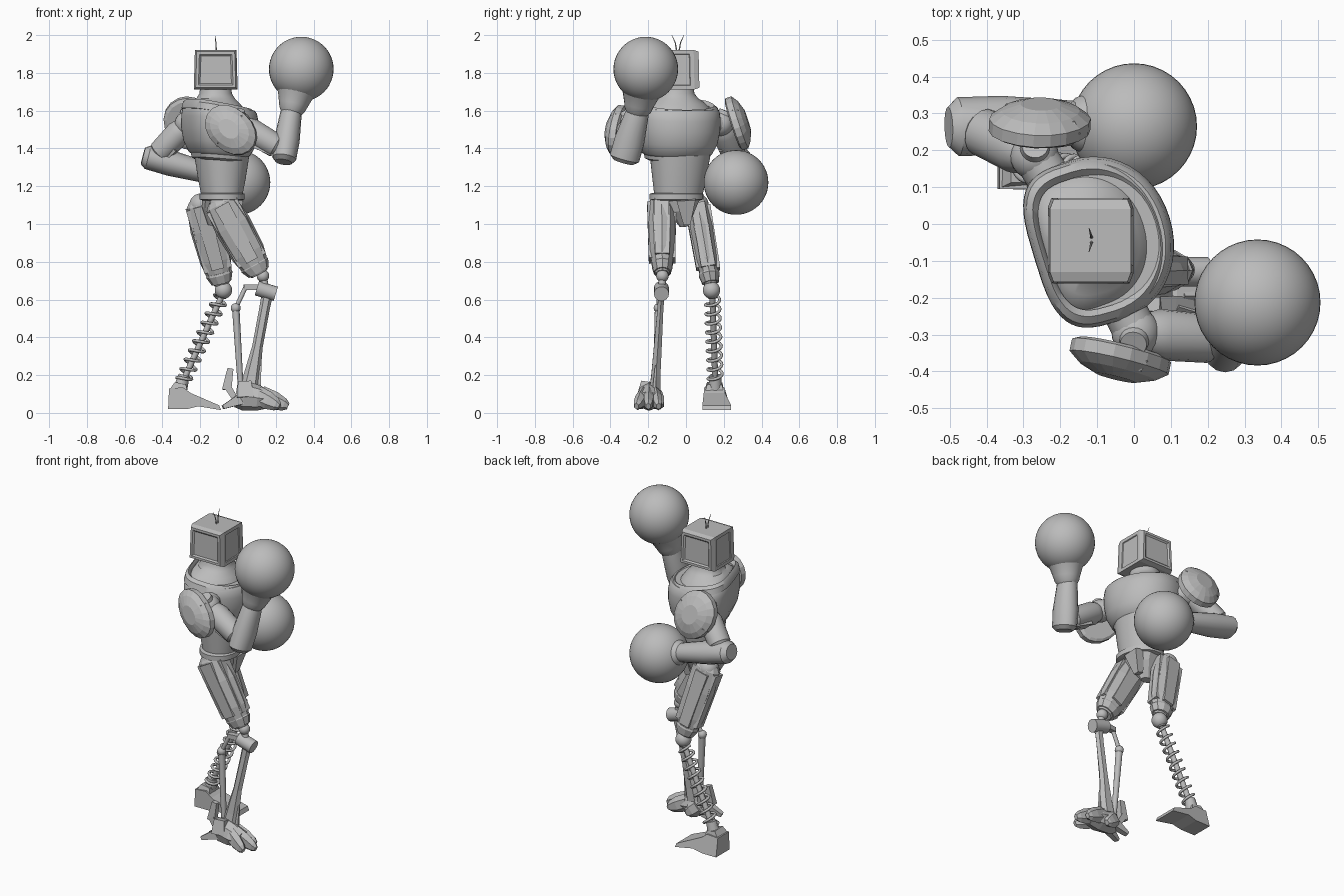
import bpy, bmesh, math
from mathutils import Vector as V

cube = bpy.data.objects.get("Cube")
if cube:
    bpy.data.objects.remove(cube)

grey = bpy.data.materials.new("plain_grey")
grey.use_nodes = True
grey.diffuse_color = (0.5, 0.5, 0.5, 1)
grey.node_tree.nodes["Principled BSDF"].inputs["Base Color"].default_value = (0.5, 0.5, 0.5, 1)
X, Y, Z = V((1, 0, 0)), V((0, 1, 0)), V((0, 0, 1))


def finish(name, bm, smooth=True):
    bmesh.ops.recalc_face_normals(bm, faces=bm.faces)
    me = bpy.data.meshes.new(name)
    bm.to_mesh(me)
    bm.free()
    me.materials.append(grey)
    ob = bpy.data.objects.new(name, me)
    bpy.context.collection.objects.link(ob)
    if smooth:
        bpy.ops.object.select_all(action='DESELECT')
        ob.select_set(True)
        bpy.context.view_layer.objects.active = ob
        bpy.ops.object.shade_smooth_by_angle(angle=math.radians(35))
    return ob


def ring(c, u, v, a, b, n, p=2.0, phase=0.0, back=None):
    """Points of a superellipse around c; back sets a squarer -u half."""
    pts = []
    for i in range(n):
        t = 2 * math.pi * i / n + phase
        cs, sn = math.cos(t), math.sin(t)
        e = 2 / (back if back and cs < 0 else p)
        pts.append(c + u * math.copysign(abs(cs) ** e, cs) * a + v * math.copysign(abs(sn) ** e, sn) * b)
    return pts


def loft(name, rings, smooth=True, closed=False):
    bm = bmesh.new()
    rows = [[bm.verts.new(p) for p in r] for r in rings]
    n = len(rows[0])
    pairs = list(zip(rows, rows[1:])) + ([(rows[-1], rows[0])] if closed else [])
    for a, b in pairs:
        for i in range(n):
            j = (i + 1) % n
            bm.faces.new((a[i], a[j], b[j], b[i]))
    if not closed:
        bm.faces.new(rows[0])
        bm.faces.new(rows[-1])
    return finish(name, bm, smooth)


def limb(name, p0, p1, prof, n=16, ref=Y, p=2.0, smooth=True, phase=0.0):
    """Sections (t, half size across, half size along ref) from p0 to p1."""
    p0, p1 = V(p0), V(p1)
    w = (p1 - p0).normalized()
    v = (ref - w * ref.dot(w)).normalized()
    u = v.cross(w)
    return loft(name, [ring(p0.lerp(p1, t), u, v, a, b, n, p, phase) for t, a, b in prof], smooth)


def rod(name, p0, p1, r0, r1=None, n=14):
    r1 = r0 if r1 is None else r1
    return limb(name, p0, p1, [(0, r0, r0), (1, r1, r1)], n, ref=V((0.3, 1, 0.2)))


def beam(name, p0, p1, a0, b0, a1, b1, ref=Y):
    k = math.sqrt(2)
    return limb(name, p0, p1, [(0, a0 * k, b0 * k), (1, a1 * k, b1 * k)], 4, ref, 2, False, math.pi / 4)


def ball(name, c, r, seg=24):
    bm = bmesh.new()
    bmesh.ops.create_uvsphere(bm, u_segments=seg, v_segments=seg // 2 + 4, radius=r)
    bmesh.ops.translate(bm, verts=bm.verts, vec=c)
    return finish(name, bm)


# Head: box with chamfered screen ends and plain sides
bm = bmesh.new()
bmesh.ops.create_cube(bm, size=1)
for v in bm.verts:
    s = 1.0 if v.co.z < 0 else 0.95
    v.co = V((v.co.x * 0.232 * s - 0.118, v.co.y * 0.18 * s - 0.045, v.co.z * 0.21 + 1.817))
ends = [f for f in bm.faces if abs(f.normal.y) > 0.9]
sides = [f for f in bm.faces if abs(f.normal.x) > 0.9]
for f in ends:
    bmesh.ops.inset_region(bm, faces=[f], thickness=0.014, depth=0.026)
    bmesh.ops.inset_region(bm, faces=[f], thickness=0.02, depth=0)
    bmesh.ops.inset_region(bm, faces=[f], thickness=0.012, depth=-0.008)
for f in sides:
    bmesh.ops.inset_region(bm, faces=[f], thickness=0.03, depth=0)
    bmesh.ops.inset_region(bm, faces=[f], thickness=0.004, depth=-0.005)
finish("head", bm, False)
for k, s in (("left", 1), ("right", -1)):
    rod("antenna_mid_" + k, (-0.115, -0.043 + s * 0.006, 1.915), (-0.117, -0.043 + s * 0.014, 1.96), 0.004, 0.003, 8)
    rod("antenna_tip_" + k, (-0.117, -0.043 + s * 0.014, 1.96), (-0.122, -0.043 + s * 0.032, 2.0), 0.003, 0.001, 8)

# Torso, turned so the right shoulder leads
yaw = math.radians(17)
F, S = V((math.cos(yaw), math.sin(yaw), 0)), V((-math.sin(yaw), math.cos(yaw), 0))


def body_ring(cx, cy, z, a, b, flat=0.0, tilt=0.0, n=48):
    """Torso section: round front, squarer shallow back."""
    c = V((cx, cy, z))
    out = []
    for q in ring(V((0, 0, 0)), X, Y, a, b, n, 2.1, back=2.2 + 6 * flat):
        x = q.x * (1 - flat) if q.x < 0 else q.x
        out.append(c + F * x + S * q.y - Z * (tilt * x))
    return out


loft("abdomen", [body_ring(-0.085, -0.04, 1.15, 0.105, 0.128), body_ring(-0.085, -0.035, 1.24, 0.123, 0.143),
                 body_ring(-0.085, -0.03, 1.38, 0.145, 0.163)])
chest = [(1.335, .13, .15), (1.345, .15, .168), (1.365, .155, .172), (1.375, .17, .185), (1.43, .2, .212),
         (1.50, .213, .226), (1.56, .212, .228), (1.60, .204, .222), (1.615, .19, .21)]
loft("chest", [body_ring(-0.107, -0.045, z, a, b, 0.2, 0.08) for z, a, b in chest])
loft("collar_rim", [body_ring(-0.11, -0.047, z, a, b, 0.2, 0.18)
                    for z, a, b in ((1.585, .207, .226), (1.62, .198, .217), (1.637, .18, .197),
                                    (1.62, .164, .18), (1.58, .164, .18))], closed=True)
loft("upper_chest", [body_ring(-0.118, -0.045, z, a, b, f, t)
                     for z, a, b, f, t in ((1.57, .178, .2, .18, .18), (1.61, .163, .182, .18, .16),
                                           (1.645, .13, .145, .1, .1), (1.665, .1, .11, 0, 0),
                                           (1.69, .085, .09, 0, 0), (1.73, .08, .083, 0, 0))])
loft("belt", [body_ring(-0.085, -0.05, z, a, b) for z, a, b in
              ((1.125, .1, .125), (1.13, .115, .143), (1.16, .115, .143), (1.165, .1, .125))])

# Pelvis and front guard
limb("pelvis", (-0.09, -0.03, 1.14), (-0.11, -0.01, 0.99), [(0, .1, .12), (.4, .095, .08), (1, .05, .025)], 10, smooth=False)
beam("hip_guard", (-0.0, 0.0, 1.13), (-0.03, 0.005, 1.0), 0.03, 0.05, 0.02, 0.018)

# Thighs: faceted shells, raised panels, cuffs
thigh = [(0, .06, .05), (.06, .085, .07), (.35, .1, .078), (.72, .092, .07), (.93, .07, .052), (1, .045, .035)]
for side, hip, knee, k, m in (("right", (-0.105, -0.13, 1.13), (0.115, -0.125, 0.735), 1.0, 1.0),
                              ("left", (-0.205, 0.055, 1.13), (-0.085, 0.132, 0.68), 0.9, 0.87)):
    h, kn = V(hip), V(knee)
    limb("thigh_" + side, h, kn, [(t, a * k, b * m) for t, a, b in thigh], 10, smooth=False)
    w = (kn - h).normalized()
    u = (Y - w * Y.dot(w)).normalized().cross(w)
    for i, (du, dv) in enumerate(((0, .064), (0, -.064), (.076, 0), (-.076, 0))):
        off = u * du * k + Y * dv * m
        slim = (.042, .012) if dv else (.015, .038)
        beam(f"thigh_panel_{side}_{i}", h.lerp(kn, .08) + off, h.lerp(kn, .82) + off * .92,
             slim[0], slim[1], slim[0] * .8, slim[1])
    limb("thigh_cuff_" + side, h.lerp(kn, .86), h.lerp(kn, .98),
         [(0, .075 * k, .055), (.2, .08 * k, .058), (1, .06 * k, .046)], 10, smooth=False)
    ball("hip_joint_" + side, h + w * 0.03, 0.06)

# Right shin: twin struts
ball("knee_right", (0.132, -0.125, 0.725), 0.033)
rod("knee_link", (0.132, -0.125, 0.72), (0.15, -0.13, 0.64), 0.02)
rod("knee_barrel", (0.1, -0.13, 0.66), (0.2, -0.13, 0.63), 0.04)
beam("knee_arm", (0.13, -0.13, 0.665), (0.03, -0.14, 0.665), 0.016, 0.02, 0.014, 0.016)
rod("rear_link", (0.04, -0.14, 0.665), (-0.012, -0.145, 0.555), 0.012)
ball("rear_pivot", (-0.012, -0.145, 0.555), 0.026, 16)
rod("rear_strut", (-0.012, -0.145, 0.555), (0.015, -0.16, 0.12), 0.02, 0.015)
limb("shin_strut", (0.155, -0.13, 0.63), (0.06, -0.165, 0.12),
     [(0, .03, .02), (.15, .028, .018), (.55, .028, .024), (.85, .045, .028), (1, .052, .034)], 6, smooth=False)

# Right foot: tall instep, claws and spur
limb("claw_foot_body", (-0.01, -0.19, 0.095), (0.17, -0.2, 0.07),
     [(0, .065, .045), (.25, .078, .062), (.65, .068, .07), (1, .045, .06)], 8, smooth=False)
for i, (bx, by, tx, ty) in enumerate(((.1, -.16, .225, -.145), (.12, -.195, .265, -.2),
                                      (.1, -.225, .22, -.262), (.02, -.15, .09, -.135))):
    limb(f"claw_{i}", (bx, by, 0.095), (tx, ty, 0.035),
         [(0, .05, .026), (.5, .048, .03), (.85, .034, .024), (1, .018, .014)], 6, smooth=False)
for i, (y, ty) in enumerate(((-.165, -.155), (-.22, -.245))):
    beam(f"heel_claw_{i}", (0.02, y, 0.075), (-0.08, ty, 0.03), 0.03, 0.022, 0.01, 0.014)
beam("heel_spur_low", (0.0, -0.175, 0.05), (-0.055, -0.17, 0.14), 0.014, 0.02, 0.018, 0.02)
beam("heel_spur_high", (-0.06, -0.17, 0.12), (-0.04, -0.165, 0.235), 0.025, 0.018, 0.016, 0.015)
beam("instep_block", (0.04, -0.23, 0.08), (0.035, -0.215, 0.165), 0.045, 0.032, 0.035, 0.022)
beam("ankle_fin", (0.1, -0.17, 0.1), (0.12, -0.16, 0.25), 0.02, 0.01, 0.004, 0.004)

# Left shin: coil spring around a core
top, low = V((-0.09, 0.14, 0.61)), V((-0.29, 0.155, 0.17))
ball("knee_left", (-0.077, 0.135, 0.65), 0.046)
rod("spring_cap", (-0.08, 0.138, 0.64), top, 0.032, 0.026)
rod("spring_core", top, low, 0.016)
w = (low - top).normalized()
v = (Y - w * Y.dot(w)).normalized()
u = v.cross(w)
cu = bpy.data.curves.new("shin_spring", 'CURVE')
cu.dimensions, cu.bevel_depth, cu.bevel_resolution = '3D', 0.008, 2
sp = cu.splines.new('POLY')
turns, steps = 9, 20
sp.points.add(turns * steps)
for i, pt in enumerate(sp.points):
    a = 2 * math.pi * i / steps
    q = top.lerp(low, i / (turns * steps)) + (u * math.cos(a) + v * math.sin(a)) * 0.038
    pt.co = (*q, 1)
cu.materials.append(grey)
bpy.context.collection.objects.link(bpy.data.objects.new("shin_spring", cu))
rod("ankle_left", (-0.285, 0.155, 0.2), (-0.31, 0.155, 0.11), 0.03, 0.04)

# Left foot: wedge with heel block and flared toe
bm = bmesh.new()
outline = [(-.37, .02), (-.365, .13), (-.29, .135), (-.25, .105), (-.1, .04), (-.09, .015), (-.21, .035), (-.27, .02)]
rows = [[bm.verts.new((x, 0.15 + s * (.055 + .05 * max(0, x + .27)) + .025 * (s > 0) * (z < .05), z))
         for x, z in outline] for s in (-1, 1)]
for r in rows:
    bm.faces.new(r)
for i in range(len(outline)):
    j = (i + 1) % len(outline)
    bm.faces.new((rows[0][i], rows[0][j], rows[1][j], rows[1][i]))
finish("wedge_foot", bm, False)
beam("ankle_block", (-0.315, 0.15, 0.11), (-0.305, 0.152, 0.155), 0.05, 0.052, 0.03, 0.04)

# Arms with round gloves and shoulder plates
arms = (("right", (0.005, -0.295, 1.53), (0.25, -0.315, 1.385), (0.285, -0.25, 1.615), (0.335, -0.213, 1.82),
         (-0.032, -0.335, 1.495), V((-0.2, -0.95, 0.1)), V((-0.75, 0, 0.65)), .112, .152),
        ("left", (-0.27, 0.185, 1.53), (-0.445, 0.265, 1.345), (-0.14, 0.275, 1.265), (0.0, 0.265, 1.22),
         (-0.257, 0.245, 1.525), V((0.05, 0.9, 0.3)), V((-0.5, 0, 0.8)), .13, .148))
for side, sh, el, wr, gl, pad, nrm, lean, pa, pb in arms:
    sh, el, wr, gl, pad = (V(q) for q in (sh, el, wr, gl, pad))
    nrm.normalize()
    up = (Z + nrm * 0.5).normalized()
    rod("shoulder_axle_" + side, sh.lerp(V((-0.12, -0.045, 1.54)), .4), sh, 0.06)
    ball("shoulder_ball_" + side, sh, 0.066)
    rod("shoulder_cap_" + side, sh + up * 0.03, sh + up * 0.074, 0.044, 0.036, 20)
    limb("upper_arm_" + side, sh, el, [(0, .045, .045), (.15, .06, .06), (.25, .068, .07), (.8, .064, .066),
                                       (.86, .05, .052), (1, .045, .045)], 16)
    beam("arm_bracket_" + side, sh.lerp(el, .35) - Z * .06, sh.lerp(el, .95) - Z * .045, .018, .04, .014, .03)
    ball("elbow_" + side, el, 0.058)
    d = (wr - el).normalized()
    limb("forearm_" + side, el - d * 0.06, wr,
         [(0, .045, .055), (.07, .064, .08), (.4, .068, .08), (.85, .058, .064), (1, .052, .057)], 16)
    limb("glove_cuff_" + side, wr - d * 0.035, gl,
         [(0, .052, .055), (.1, .068, .072), (.2, .076, .078), (.4, .092, .095), (.65, .125, .125)], 24)
    ball("glove_" + side, gl, 0.171, 40)
    limb("shoulder_plate_" + side, pad, pad + nrm * 0.085,
         [(0, pa * .88, pb * .88), (.1, pa, pb), (.5, pa, pb), (.78, pa * .77, pb * .77), (1, pa * .4, pb * .4)],
         18, ref=lean, p=2.1, smooth=False)
    limb("plate_ridge_" + side, pad + nrm * 0.03, pad + nrm * 0.06, [(0, pa + .003, .03), (1, pa * .87, .022)], 8,
         ref=lean, p=4, smooth=False)
